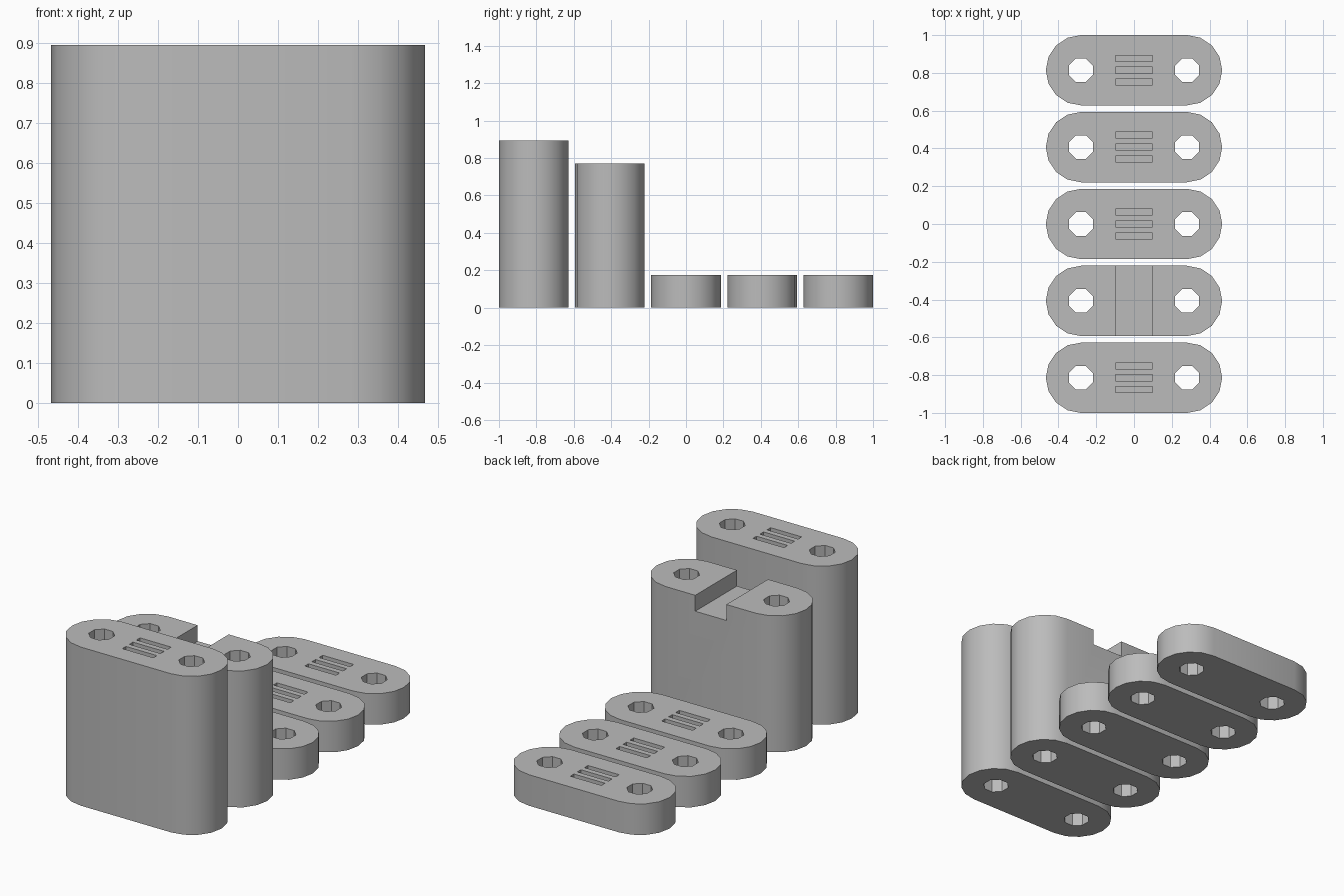
import bpy
import bmesh
import math

cube = bpy.data.objects.get("Cube")
if cube:
    bpy.data.objects.remove(cube, do_unlink=True)

RADIUS = 0.186       # rounded end radius
ARM = 0.281          # distance from the middle to each hole
PITCH = 0.407        # spacing between blocks
HOLE = 0.068
SLOT_DEPTH = 0.05
NOTCH_DEPTH = 0.09

grey = bpy.data.materials.new("plain_grey")
grey.use_nodes = True
colour = (0.5, 0.5, 0.5, 1)
grey.diffuse_color = colour
grey.node_tree.nodes["Principled BSDF"].inputs["Base Color"].default_value = colour


def add_prism(bm, outline, z0, z1):
    """Extrude a closed outline from z0 to z1."""
    base = bm.faces.new([bm.verts.new((x, y, z0)) for x, y in outline])
    top = bmesh.ops.extrude_face_region(bm, geom=[base], use_keep_orig=True)["geom"]
    for v in top:
        if isinstance(v, bmesh.types.BMVert):
            v.co.z = z1


def make_object(name, bm):
    bmesh.ops.recalc_face_normals(bm, faces=bm.faces[:])
    mesh = bpy.data.meshes.new(name)
    bm.to_mesh(mesh)
    bm.free()
    obj = bpy.data.objects.new(name, mesh)
    bpy.context.collection.objects.link(obj)
    mesh.materials.append(grey)
    return obj


def arc(cx, start, sweep, steps, radius, closed):
    count = steps if closed else steps + 1
    angles = [math.radians(start + sweep * i / steps) for i in range(count)]
    return [(cx + radius * math.cos(a), radius * math.sin(a)) for a in angles]


def rectangle(half_x, y, half_y):
    return [(-half_x, y - half_y), (half_x, y - half_y),
            (half_x, y + half_y), (-half_x, y + half_y)]


def make_block(name, y, height, notched=False):
    # Body with two rounded ends
    bm = bmesh.new()
    outline = arc(ARM, -90, 180, 8, RADIUS, False) + arc(-ARM, 90, 180, 8, RADIUS, False)
    add_prism(bm, outline, 0, height)
    block = make_object(name, bm)

    # Octagonal through holes, and a cross notch or three slots on top
    bm = bmesh.new()
    for side in (-1, 1):
        add_prism(bm, arc(side * ARM, 22.5, 360, 8, HOLE, True), -0.1, height + 0.1)
    if notched:
        add_prism(bm, rectangle(0.097, 0, 0.3), height - NOTCH_DEPTH, height + 0.1)
    else:
        for row in (-1, 0, 1):
            add_prism(bm, rectangle(0.097, row * 0.063, 0.016),
                      height - SLOT_DEPTH, height + 0.1)
    cutter = make_object(name + "_cutter", bm)
    cutter.hide_render = True

    cut = block.modifiers.new("cut", "BOOLEAN")
    cut.operation = "DIFFERENCE"
    cut.solver = "EXACT"
    cut.object = cutter
    bpy.ops.object.select_all(action="DESELECT")
    block.select_set(True)
    bpy.context.view_layer.objects.active = block
    bpy.ops.object.modifier_apply(modifier=cut.name)
    bpy.data.objects.remove(cutter, do_unlink=True)
    bpy.ops.object.shade_smooth_by_angle(angle=math.radians(30))
    block.location.y = y


make_block("tall_slotted_block", -2 * PITCH, 0.895)
make_block("tall_notched_block", -PITCH, 0.77, notched=True)
for i, name in enumerate(("inner", "middle", "outer")):
    make_block(name + "_short_block", i * PITCH, 0.175)
